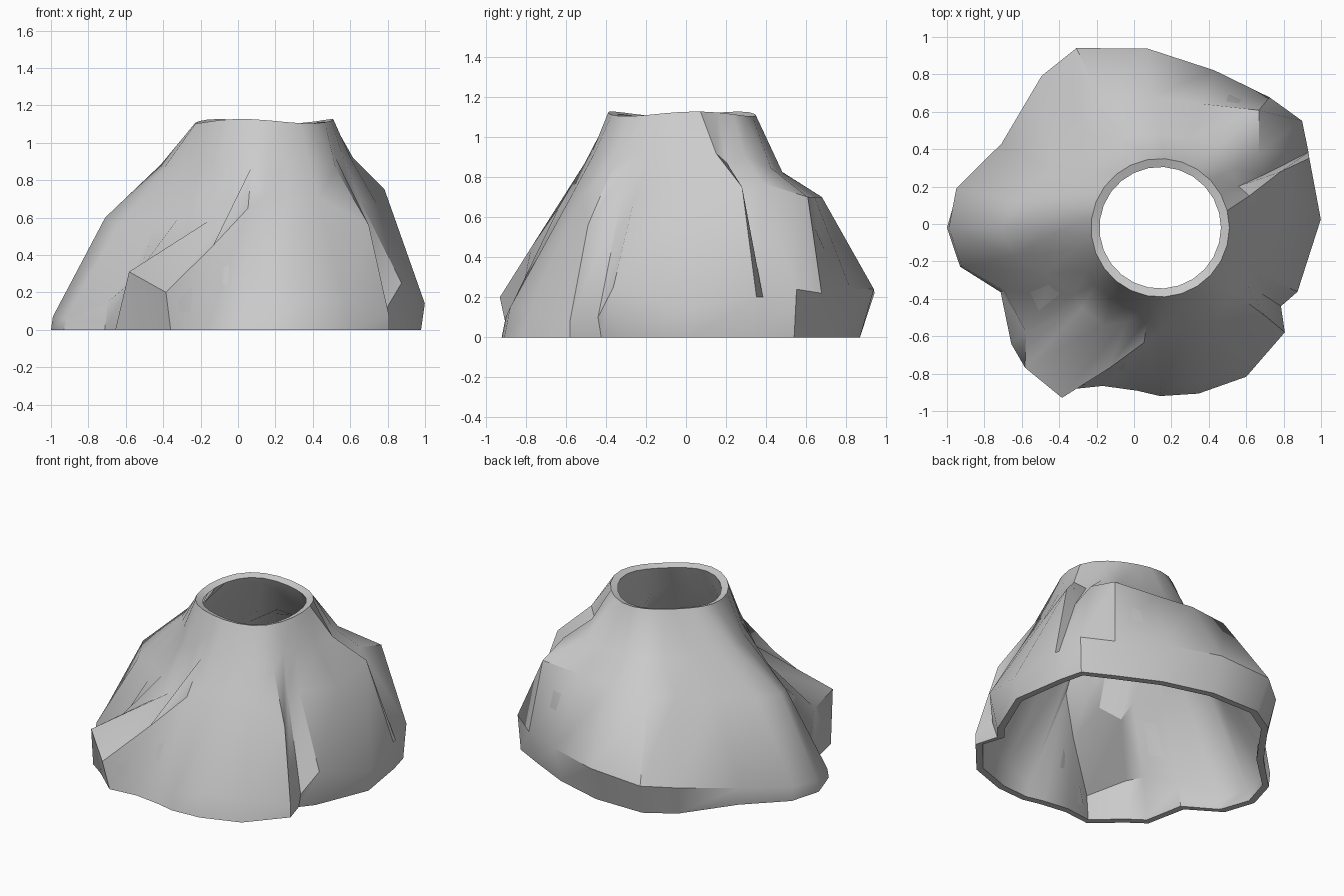
import bpy
import bmesh
from math import sin, cos, radians, tau

default_cube = bpy.data.objects.get("Cube")
if default_cube:
    bpy.data.objects.remove(default_cube, do_unlink=True)

AXIS_X, AXIS_Y = 0.14, -0.02
RIM_RADIUS = 0.37
WALL = 0.045

# Rock face columns around the crater axis:
# angle, foot radius, shoulder radius, shoulder height, upper radius, upper height
COLUMNS = [
    (3, .84, .86, .14, .61, .66),
    (25, .87, .88, .2, .71, .75),
    (27, .88, .89, .2, .63, .68),
    (37, .93, .95, .24, .66, .77),
    (50, .86, .91, .22, .82, .7),
    (71, .84, .89, .24, .7, .7),
    (94, .89, .96, .24, .7, .7),
    (115, .98, 1.06, .22, .75, .69),
    (128, .98, 1.03, .2, .68, .66),
    (152, .95, .96, .12, .66, .62),
    (169, 1.1, 1.11, .1, .78, .6),
    (180, 1.14, 1.13, .07, .85, .6),
    (191, 1.09, 1.08, .06, .8, .55),
    (202, .92, .9, .15, .66, .6),
    (218, 1.01, .91, .25, .58, .6),
    (226, .98, 1.04, .31, .6, .5),
    (240, 1, 1.05, .2, .6, .58),
    (250, .9, .8, .45, .54, .62),
    (262, .88, .62, .65, .49, .87),
    (270, .9, .88, .1, .56, .7),
    (283, .91, .88, .15, .57, .7),
    (300, .92, .87, .15, .58, .7),
    (320, .87, .87, .08, .73, .56),
    (327, .74, .77, .1, .55, .7),
    (335, .76, .81, .25, .56, .7),
]


def mix(a, b, t):
    return a + (b - a) * t


def column_points(index, degrees, foot, shoulder, shoulder_z, upper, upper_z):
    """Closed section of the wall: up the outside, over the rim, down the inside."""
    angle = radians(degrees)
    rim_angle = tau * index / len(COLUMNS)
    rim_z = 1.115 + 0.012 * sin(3 * rim_angle + 1)
    # The collar sits lower at the back, leaving a shelf there
    neck_lift = 0.55 - 0.25 * max(0, sin(angle))
    outside = [
        (angle, foot, 0),
        (angle, shoulder, shoulder_z),
        (angle, upper, upper_z),
        (mix(angle, rim_angle, 0.5), mix(upper, RIM_RADIUS, 0.6),
         mix(upper_z, rim_z, neck_lift)),
        (rim_angle, RIM_RADIUS, rim_z),
    ]
    inside = [(a, radius - WALL, z) for a, radius, z in reversed(outside)]
    inside[0] = (rim_angle, RIM_RADIUS - WALL, rim_z - 0.015)
    return [(AXIS_X + r * cos(a), AXIS_Y + r * sin(a), z) for a, r, z in outside + inside]


# Hollow rock shell, lofted column by column
bm = bmesh.new()
columns = [
    [bm.verts.new(point) for point in column_points(index, *column)]
    for index, column in enumerate(COLUMNS)
]

for index, column in enumerate(columns):
    following = columns[(index + 1) % len(columns)]
    for row in range(len(column)):
        above = (row + 1) % len(column)
        bm.faces.new((column[row], following[row], following[above], column[above]))

bmesh.ops.recalc_face_normals(bm, faces=bm.faces)
mesh = bpy.data.meshes.new("rock_crater")
bm.to_mesh(mesh)
bm.free()

crater = bpy.data.objects.new("rock_crater", mesh)
bpy.context.collection.objects.link(crater)

# Plain stone colour
stone = bpy.data.materials.new("stone_grey")
stone.use_nodes = True
colour = (0.6, 0.6, 0.6, 1)
stone.diffuse_color = colour
stone.node_tree.nodes["Principled BSDF"].inputs["Base Color"].default_value = colour
mesh.materials.append(stone)

# Soft slopes with crisp cracks and ledges
bpy.ops.object.select_all(action="DESELECT")
crater.select_set(True)
bpy.context.view_layer.objects.active = crater
bpy.ops.object.shade_smooth_by_angle(angle=radians(38))
